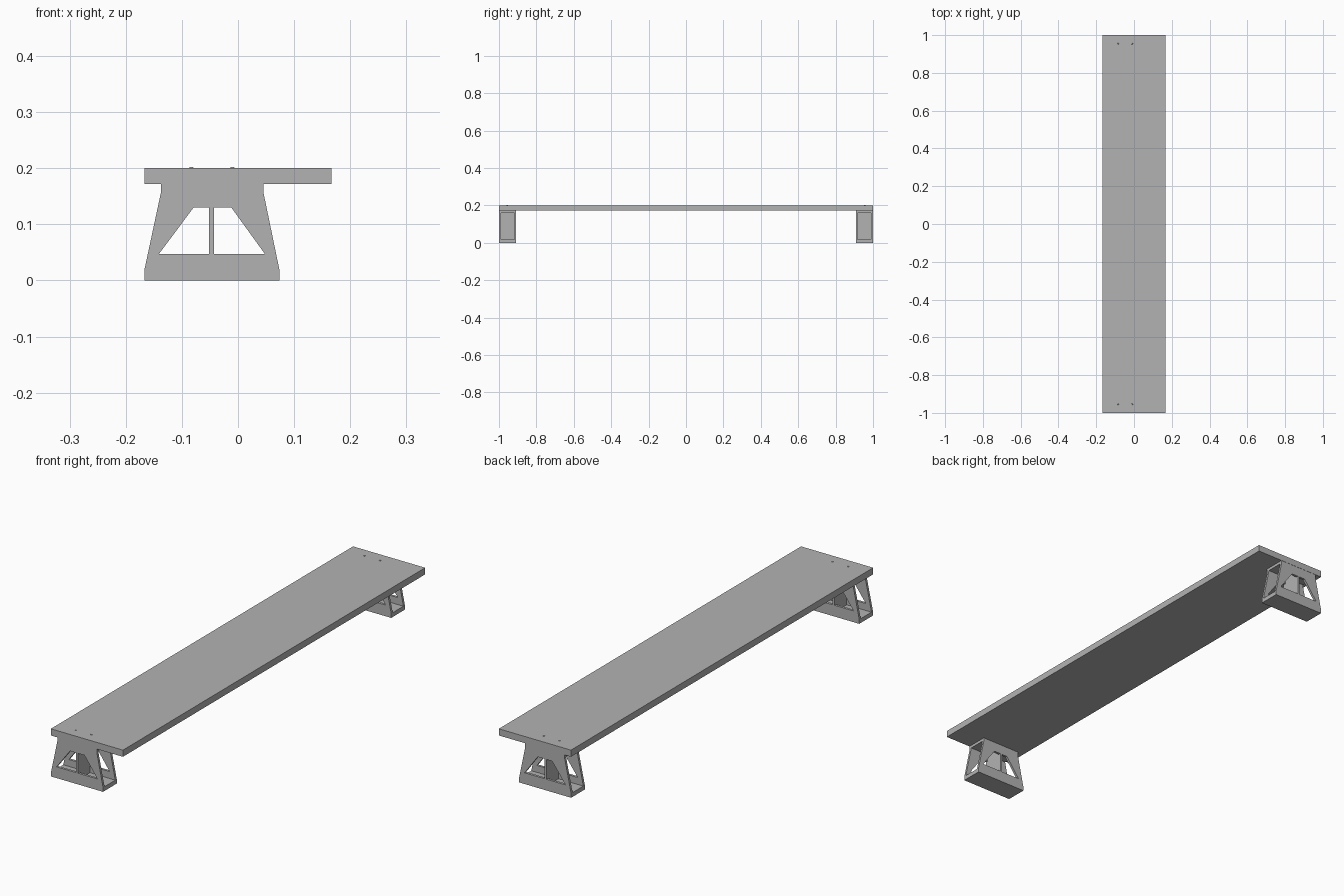
import bpy
import bmesh
import math
from mathutils import Matrix

cube = bpy.data.objects.get("Cube")
if cube:
    bpy.data.objects.remove(cube, do_unlink=True)

GREY = (0.45, 0.45, 0.45, 1.0)
grey = bpy.data.materials.new("plain_grey")
grey.use_nodes = True
grey.diffuse_color = GREY
grey.node_tree.nodes["Principled BSDF"].inputs["Base Color"].default_value = GREY


def add_object(name, mesh):
    mesh.materials.clear()
    mesh.materials.append(grey)
    obj = bpy.data.objects.new(name, mesh)
    bpy.context.collection.objects.link(obj)
    return obj


def plate(name, loops, y0, y1):
    """Extrude an (x, z) outline, with optional holes, from y0 to y1."""
    curve = bpy.data.curves.new(name + "_profile", "CURVE")
    curve.dimensions = "2D"
    curve.fill_mode = "BOTH"
    curve.extrude = abs(y1 - y0) / 2
    for loop in loops:
        spline = curve.splines.new("POLY")
        spline.points.add(len(loop) - 1)
        for point, (x, z) in zip(spline.points, loop):
            point.co = (x, z, 0, 1)
        spline.use_cyclic_u = True
    helper = bpy.data.objects.new(name + "_profile", curve)
    mesh = bpy.data.meshes.new_from_object(helper)
    bpy.data.objects.remove(helper)
    bpy.data.curves.remove(curve)
    mesh.transform(Matrix.Translation((0, (y0 + y1) / 2, 0)) @ Matrix.Rotation(math.pi / 2, 4, "X"))
    # Weld the caps to the rim and merge flat areas
    bm = bmesh.new()
    bm.from_mesh(mesh)
    bmesh.ops.remove_doubles(bm, verts=bm.verts, dist=1e-5)
    bmesh.ops.recalc_face_normals(bm, faces=bm.faces)
    bm.to_mesh(mesh)
    bm.free()
    for poly in mesh.polygons:
        poly.use_smooth = False
    return add_object(name, mesh)


def box_loop(x0, x1, z0, z1):
    return [(x0, z0), (x1, z0), (x1, z1), (x0, z1)]


def screw_head(name, x, y):
    bm = bmesh.new()
    bmesh.ops.create_cone(bm, cap_ends=True, segments=12, radius1=0.0045, radius2=0.003,
                          depth=0.003, matrix=Matrix.Translation((x, y, 0.2005)))
    mesh = bpy.data.meshes.new(name)
    bm.to_mesh(mesh)
    bm.free()
    add_object(name, mesh)


# Bracket profile: flared foot, tapered sides, straight neck
outline = [(-0.167, 0), (0.074, 0), (0.074, 0.018), (0.0455, 0.156),
           (0.0455, 0.172), (-0.1375, 0.172), (-0.1375, 0.156), (-0.167, 0.018)]
left_window = [(-0.141, 0.047), (-0.052, 0.047), (-0.052, 0.13), (-0.079, 0.13)]
right_window = [(-0.043, 0.047), (0.048, 0.047), (-0.012, 0.13), (-0.043, 0.13)]

# Shelf board
plate("shelf_board", [box_loop(-0.167, 0.167, 0.172, 0.2)], -1, 1)

# One hollow bracket under each end of the board
for side, s in (("front", -1), ("back", 1)):
    outer, outer_in, inner_in, inner = (s * d for d in (0.999, 0.989, 0.918, 0.908))
    windows = [outline, left_window, right_window]
    plate(side + "_bracket_outer_wall", windows, outer, outer_in)
    plate(side + "_bracket_inner_wall", windows, inner_in, inner)
    plate(side + "_bracket_floor", [box_loop(-0.167, 0.074, 0, 0.018)], outer_in, inner_in)
    plate(side + "_bracket_ceiling", [box_loop(-0.1375, 0.0455, 0.16, 0.172)], outer_in, inner_in)
    plate(side + "_bracket_web", [box_loop(-0.052, -0.043, 0.018, 0.16)], outer_in, inner_in)
    for i, x in enumerate((-0.083, -0.01)):
        screw_head(f"{side}_screw_head_{i + 1}", x, s * 0.955)
